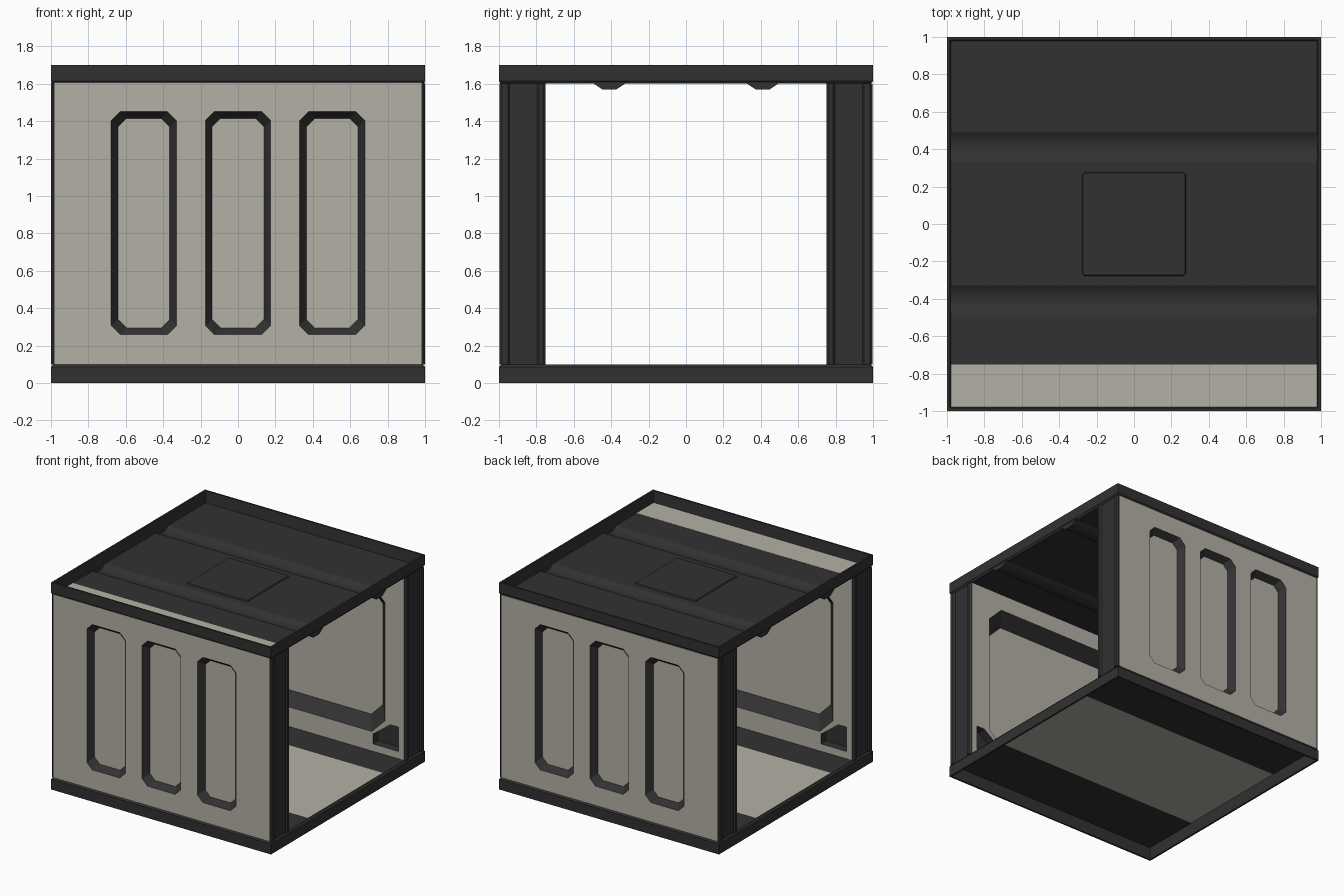
import bpy, bmesh

if "Cube" in bpy.data.objects:
    bpy.data.objects.remove(bpy.data.objects["Cube"])


def material(name, col):
    m = bpy.data.materials.new(name)
    m.diffuse_color = (*col, 1)
    m.use_nodes = True
    m.node_tree.nodes["Principled BSDF"].inputs["Base Color"].default_value = m.diffuse_color
    return m


MATS = [material("warm_beige", (0.455, 0.435, 0.375)),
        material("charcoal", (0.031, 0.031, 0.031))]
BEIGE, DARK = 0, 1


def finish(bm, name, recalc=True):
    if recalc:
        bmesh.ops.recalc_face_normals(bm, faces=bm.faces[:])
    me = bpy.data.meshes.new(name)
    bm.to_mesh(me)
    bm.free()
    for m in MATS:
        me.materials.append(m)
    ob = bpy.data.objects.new(name, me)
    bpy.context.collection.objects.link(ob)
    return ob


def loft(name, a, b, side, cap):
    """Solid between two matching loops."""
    bm = bmesh.new()
    va, vb = [bm.verts.new(p) for p in a], [bm.verts.new(p) for p in b]
    for f in (bm.faces.new(va), bm.faces.new(vb)):
        f.material_index = cap
    n = len(va)
    for i in range(n):
        j = (i + 1) % n
        bm.faces.new((va[i], va[j], vb[j], vb[i])).material_index = side
    return finish(bm, name)


def octagon(cx, cz, hx, hz, c):
    pts = [(hx, hz - c), (hx - c, hz), (-hx + c, hz), (-hx, hz - c),
           (-hx, -hz + c), (-hx + c, -hz), (hx - c, -hz), (hx, -hz + c)]
    return [(cx + x, cz + z) for x, z in pts]


def at_y(loop, y):
    return [(x, y, z) for x, z in loop]


def cut(ob, cutters):
    """Carve recesses; cutter faces keep their colours."""
    for c in cutters:
        m = ob.modifiers.new("cut", 'BOOLEAN')
        m.operation, m.solver, m.object = 'DIFFERENCE', 'EXACT', c
        c.hide_render = True
    bpy.context.view_layer.update()
    dg = bpy.context.evaluated_depsgraph_get()
    me = bpy.data.meshes.new_from_object(ob.evaluated_get(dg))
    ob.modifiers.clear()
    ob.data = me
    for c in cutters:
        bpy.data.objects.remove(c)


def recess(cx, cz, hx, hz, c, y0, y1, taper):
    """Tapered eight-sided cutter from the wall face y0 to depth y1."""
    k = 0.1  # start a bit outside the wall with the same slope
    ya, t = y0 - (y1 - y0) * k, taper * k
    return loft("recess_cutter",
                at_y(octagon(cx, cz, hx + t, hz + t, c), ya),
                at_y(octagon(cx, cz, hx - taper, hz - taper, c * 0.9), y1), DARK, BEIGE)


# Walls with recessed panels and dark end trims
END = [(.95, .755), (.985, .75), (1, .765), (1, .787), (.988, .797), (.988, .943),
       (1, .953), (1, .985), (.988, .996), (.95, .99)]
for s, side, top in ((-1, "front", 1.607), (1, "back", 1.602)):
    rect = [(-.985, .1), (.985, .1), (.985, top), (-.985, top)]
    wall = loft(side + "_wall", at_y(rect, s * .75), at_y(rect, s * .995), BEIGE, BEIGE)
    cutters = [recess(x, .855, .175, .597, .05, s * .995, s * .945, .037)
               for x in (-.503, 0, .503)]
    cutters.append(recess(0, .865, .81, .605, .12, s * .75, s * .85, .085))
    notch = [(.70, .16), (.935, .16), (.935, .36), (.86, .36), (.70, .24)]
    for m in (-1, 1):
        lp = [(m * x, z) for x, z in notch]
        cutters.append(loft("notch_cutter", at_y(lp, s * .74), at_y(lp, s * .82), DARK, DARK))
    cut(wall, cutters)
    for m, end in ((-1, "left"), (1, "right")):
        loft(f"{side}_{end}_end_trim", [(m * x, s * y, .1) for x, y in END],
             [(m * x, s * y, 1.6) for x, y in END], DARK, DARK)


# Square rims around floor and roof
def rim(name, profile):
    bm = bmesh.new()
    rings = [[bm.verts.new((sx * o, sy * o, z)) for sx, sy in
              ((-1, -1), (1, -1), (1, 1), (-1, 1))] for o, z in profile]
    n = len(rings)
    for i in range(n):
        a, b = rings[i], rings[(i + 1) % n]
        for k in range(4):
            j = (k + 1) % 4
            bm.faces.new((a[k], a[j], b[j], b[k])).material_index = DARK
    return finish(bm, name)


RIM = [(1, 0), (1, .085), (.988, .1), (.978, .1), (.985, 0)]
rim("floor_rim", RIM)
rim("roof_rim", [(o, 1.7 - z) for o, z in RIM])


# Pressed sheets running along x, with softly shaded grooves
def sheet(name, profile, rule):
    bm = bmesh.new()
    rows = [[bm.verts.new((x, y, z)) for x in (-.985, .985)] for y, z in profile]
    for a, b in zip(rows, rows[1:]):
        f = bm.faces.new((a[0], a[1], b[1], b[0]))
        y = abs(f.calc_center_median().y)
        f.material_index = rule(y)
        f.smooth = .33 < y < .49
    return finish(bm, name, False)


half = [(.33, 1.605), (.375, 1.574), (.445, 1.574), (.49, 1.605), (.985, 1.605)]
sheet("roof_sheet", [(-y, z) for y, z in reversed(half)] + half, lambda y: DARK)
half = [(.485, .097), (.985, .097)]
sheet("floor_sheet", [(-y, z) for y, z in reversed(half)] + half,
      lambda y: BEIGE if y < .4 else DARK)

# Rim lugs closing the groove ends
LUG = [(.312, 1.61), (.372, 1.57), (.448, 1.57), (.508, 1.61)]
for m, end in ((-1, "left"), (1, "right")):
    for s, side in ((-1, "front"), (1, "back")):
        loft(f"{side}_{end}_groove_end", [(m * .98, s * y, z) for y, z in LUG],
             [(m * .998, s * y, z) for y, z in LUG], DARK, DARK)

# Roof hatch plate
lo = octagon(0, 0, .278, .278, .012)
hi = octagon(0, 0, .272, .272, .012)
loft("roof_hatch", [(x, y, 1.603) for x, y in lo], [(x, y, 1.613) for x, y in hi], DARK, DARK)
